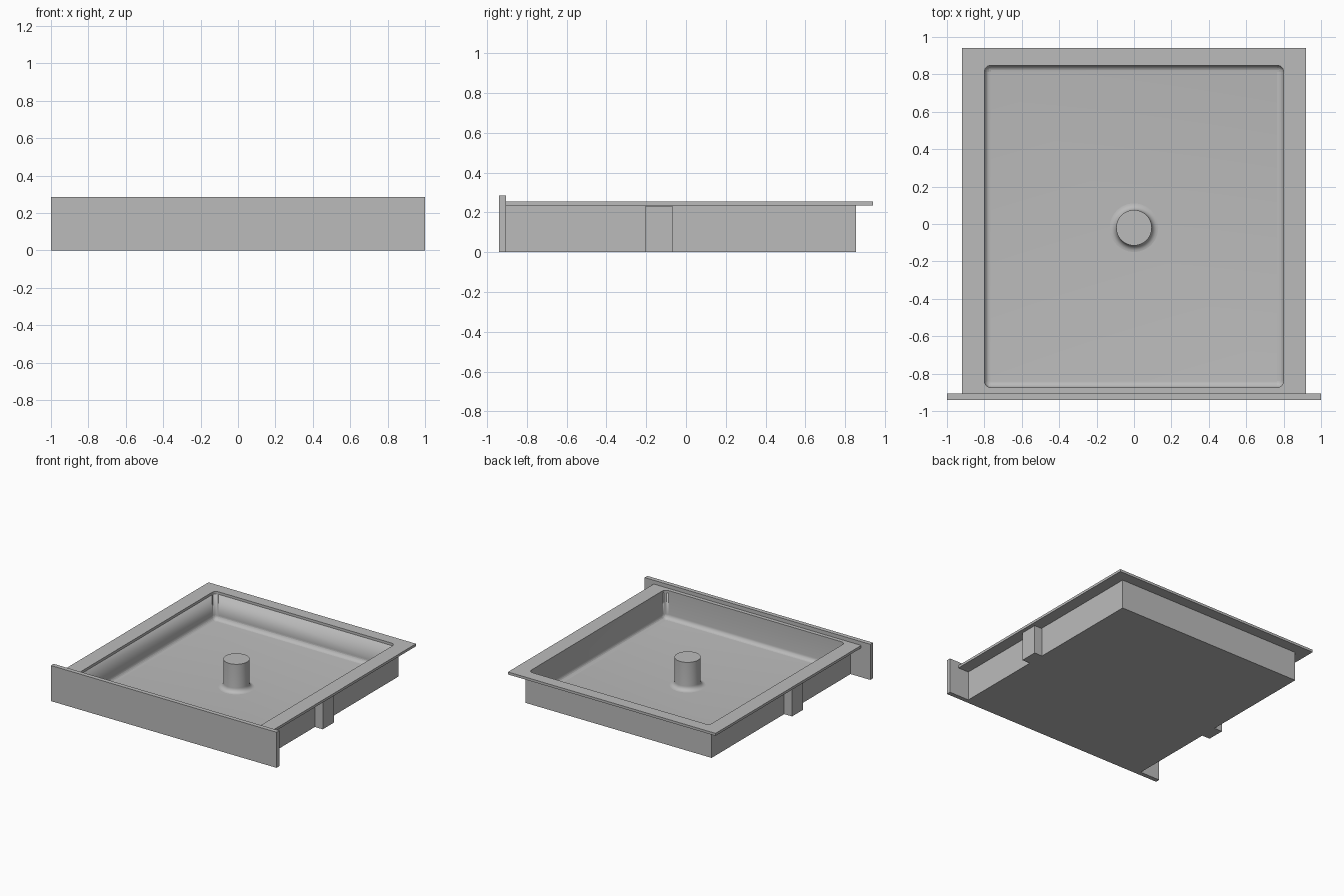
import bpy, bmesh, math

cube = bpy.data.objects.get("Cube")
if cube:
    bpy.data.objects.remove(cube, do_unlink=True)

grey = bpy.data.materials.new("plain grey")
grey.use_nodes = True
grey.diffuse_color = (0.5, 0.5, 0.5, 1)
grey.node_tree.nodes["Principled BSDF"].inputs["Base Color"].default_value = (0.5, 0.5, 0.5, 1)

FLOOR, RIM_TOP, FILLET = 0.03, 0.255, 0.035


def add_object(name, bm):
    mesh = bpy.data.meshes.new(name)
    bmesh.ops.recalc_face_normals(bm, faces=bm.faces)
    bm.to_mesh(mesh)
    bm.free()
    mesh.materials.append(grey)
    obj = bpy.data.objects.new(name, mesh)
    bpy.context.collection.objects.link(obj)
    return obj


def box_bm(x, y, z):
    """Box from (min, max) pairs on each axis."""
    bm = bmesh.new()
    bmesh.ops.create_cube(bm, size=1)
    for v in bm.verts:
        v.co = [pair[0] if c < 0 else pair[1] for c, pair in zip(v.co, (x, y, z))]
    return bm


def box(name, x, y, z):
    return add_object(name, box_bm(x, y, z))


def boolean(obj, other, operation):
    mod = obj.modifiers.new(operation.lower(), "BOOLEAN")
    mod.object, mod.operation, mod.solver = other, operation, "EXACT"


def smooth(obj):
    bpy.ops.object.select_all(action="DESELECT")
    obj.select_set(True)
    bpy.context.view_layer.objects.active = obj
    bpy.ops.object.shade_smooth_by_angle(angle=math.radians(35))


# Front panel
box("front_panel", (-1, 1), (-0.94, -0.905), (0, 0.285))

# Cavity cutter with rounded corners and floor edges
bm = box_bm((-0.8, 0.8), (-0.874, 0.848), (FLOOR, 0.4))
edges = [e for e in bm.edges if min(v.co.z for v in e.verts) < 0.1]
bmesh.ops.bevel(bm, geom=edges, offset=FILLET, segments=6, profile=0.5, affect="EDGES")
cutter = add_object("cavity_cutter", bm)
for p in cutter.data.polygons:
    p.use_smooth = True
cutter.hide_render = True
cutter.hide_set(True)

# Tray body and the flat rim around it, both opened by the cavity
body = box("tray_body", (-0.825, 0.825), (-0.905, 0.854), (0, 0.235))
rim = box("tray_rim", (-0.92, 0.92), (-0.905, 0.94), (0.235, RIM_TOP))
for part in (body, rim):
    smooth(part)
    boolean(part, cutter, "DIFFERENCE")

# Side blocks under the rim
for name, side in (("left_block", 1), ("right_block", -1)):
    box(name, sorted((side * 0.825, side * 0.895)), (-0.205, -0.065), (0, 0.23))

# Central post with a flared foot, turned from a profile
RADIUS, FOOT = 0.095, 0.035
profile = [(0, RIM_TOP), (RADIUS, RIM_TOP)]
for i in range(7):
    a = math.pi / 2 * i / 6
    profile.append((RADIUS + FOOT * (1 - math.cos(a)), FLOOR + FOOT * (1 - math.sin(a))))
bm = bmesh.new()
verts = [bm.verts.new((r, 0, z)) for r, z in profile]
chain = [bm.edges.new(pair) for pair in zip(verts, verts[1:])]
bmesh.ops.spin(bm, geom=verts + chain, cent=(0, 0, 0), axis=(0, 0, 1),
               angle=math.tau, steps=48, use_merge=True)
bmesh.ops.remove_doubles(bm, verts=bm.verts, dist=1e-5)
post = add_object("centre_post", bm)
post.location.y = -0.02
smooth(post)
